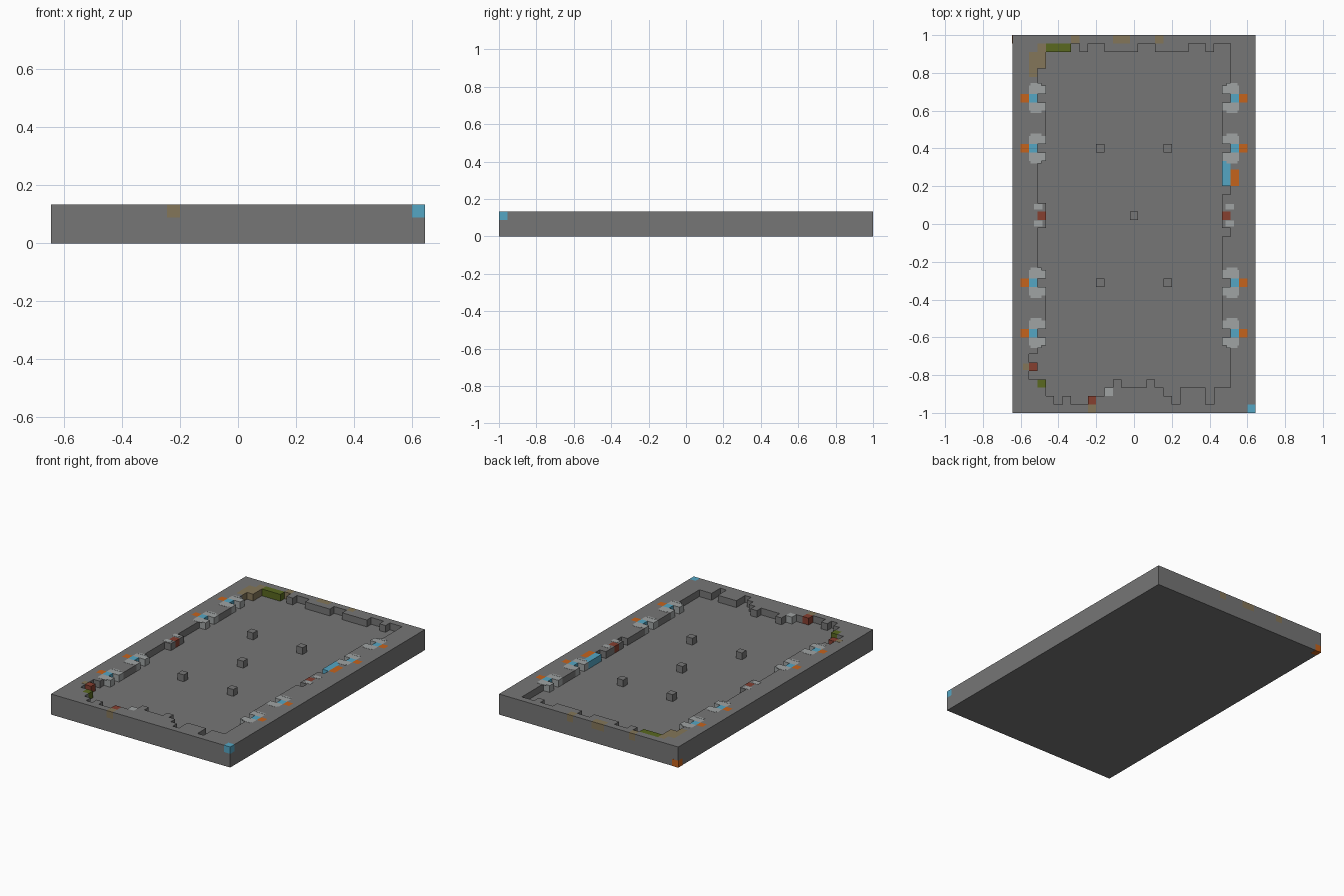
import bpy
import bmesh

cube = bpy.data.objects.get("Cube")
if cube:
    bpy.data.objects.remove(cube, do_unlink=True)

COLS, ROWS = 29, 45
U = 2 / ROWS                      # one block
FLOOR, TOP = 2 * U, 3 * U

PALETTE = {
    "stone_grey": (0.18, 0.18, 0.18),
    "light_grey": (0.35, 0.37, 0.37),
    "sky_blue": (0.09, 0.38, 0.55),
    "orange": (0.56, 0.125, 0.012),
    "brick_red": (0.24, 0.05, 0.03),
    "moss_green": (0.1, 0.14, 0.014),
    "tan": (0.23, 0.18, 0.1),
}
NAMES = list(PALETTE)
MATS = []
for name, rgb in PALETTE.items():
    m = bpy.data.materials.new(name)
    m.use_nodes = True
    m.diffuse_color = (*rgb, 1)
    m.node_tree.nodes["Principled BSDF"].inputs["Base Color"].default_value = (*rgb, 1)
    MATS.append(m)


def px(c):
    return (c - COLS / 2) * U


def py(r):
    return (ROWS / 2 - r) * U     # row 0 lies at the back


def finish(bm, name):
    bmesh.ops.remove_doubles(bm, verts=bm.verts, dist=1e-5)
    bmesh.ops.recalc_face_normals(bm, faces=bm.faces)
    me = bpy.data.meshes.new(name)
    bm.to_mesh(me)
    bm.free()
    for m in MATS:
        me.materials.append(m)
    ob = bpy.data.objects.new(name, me)
    bpy.context.collection.objects.link(ob)
    return ob


def box(name, c0, c1, r0, r1, z0, z1, colour):
    bm = bmesh.new()
    bmesh.ops.create_cube(bm, size=1)
    for v in bm.verts:
        v.co.x = px(c1 if v.co.x > 0 else c0)
        v.co.y = py(r0 if v.co.y > 0 else r1)
        v.co.z = z1 if v.co.z > 0 else z0
    for f in bm.faces:
        f.material_index = NAMES.index(colour)
    return finish(bm, name)


def plate(name, c0, c1, r0, r1, colour):
    box(name, c0, c1, r0, r1, TOP - 0.002, TOP + 0.001, colour)


# Open cells of the sunken floor
pit = {(c, r) for c in range(4, 25) for r in range(2, 41)}
pit |= {(c, 1) for c in (7, 9, 10, 15, 16, 21, 22, 24, 25)}
for c, depth in enumerate("2323322101110123111311", start=4):
    pit |= {(c, 41 + k) for k in range(int(depth))}
notches = [7, 13, 29, 35]
pit |= {(3, r) for r in [4, 5, *range(15, 20), *range(23, 28), *range(37, 41)] + notches}
pit |= {(2, 38), (2, 40)}
pit |= {(25, r) for r in [*range(1, 6), 18, 23, *range(37, 42)] + notches}

# Pillars standing in the pit
pit -= {(10, 13), (18, 13), (14, 21), (10, 29), (18, 29)}

# Coloured blocks in the rim
paint = {}


def colour_cells(colour, cols, rows):
    for c in cols:
        for r in rows:
            paint[c, r] = colour


for r in notches:
    for mirror in (False, True):
        def side(*cs):
            return [COLS - 1 - c if mirror else c for c in cs]
        colour_cells("light_grey", side(2, 3), (r - 1, r + 1))
        colour_cells("sky_blue", side(2), (r,))
        colour_cells("orange", side(1), (r,))
colour_cells("brick_red", (3, 25), (21,))
colour_cells("sky_blue", (25,), range(15, 18))
colour_cells("orange", (26,), (16, 17))
colour_cells("moss_green", (4, 5, 6), (1,))
colour_cells("moss_green", (3,), (41,))
colour_cells("brick_red", (2,), (39,))
colour_cells("brick_red", (9,), (43,))
colour_cells("light_grey", (11,), (42,))
colour_cells("tan", (3,), (1, 2, 3))
colour_cells("tan", (2,), (2, 3, 4))
colour_cells("tan", (7, 12, 13, 17), (0,))
colour_cells("tan", (9,), (44,))
colour_cells("sky_blue", (28,), (44,))

# Rim and pillars: top faces, plus walls wherever the next cell is open
bm = bmesh.new()


def quad(points, colour):
    f = bm.faces.new([bm.verts.new(p) for p in points])
    f.material_index = NAMES.index(colour)


for c in range(COLS):
    for r in range(ROWS):
        if (c, r) in pit:
            continue
        colour = paint.get((c, r), "stone_grey")
        a, b, d, e = px(c), px(c + 1), py(r + 1), py(r)
        quad([(a, d, TOP), (b, d, TOP), (b, e, TOP), (a, e, TOP)], colour)
        walls = {(0, 1): ((a, d), (b, d)), (1, 0): ((b, d), (b, e)),
                 (0, -1): ((b, e), (a, e)), (-1, 0): ((a, e), (a, d))}
        for (dc, dr), (p, q) in walls.items():
            n = (c + dc, r + dr)
            if n in pit or not (0 <= n[0] < COLS and 0 <= n[1] < ROWS):
                quad([(*p, FLOOR), (*q, FLOOR), (*q, TOP), (*p, TOP)], colour)
# Outward normals are kept by the winding order
me = bpy.data.meshes.new("rim_and_pillars")
bmesh.ops.remove_doubles(bm, verts=bm.verts, dist=1e-5)
bm.to_mesh(me)
bm.free()
for m in MATS:
    me.materials.append(m)
bpy.context.collection.objects.link(bpy.data.objects.new("rim_and_pillars", me))

# Slab below the floor, with its coloured corner block
box("base_slab", 0, COLS, 0, ROWS, 0, FLOOR, "stone_grey")
box("corner_block", -0.01, 1, -0.01, 1, 0, U, "orange")
box("corner_underside", 0, 1, 0, 1, -0.001, 0.001, "orange")

# Painted edges around the notched blocks and the side markers
for tag, flip in (("right", False), ("left", True)):
    def span(lo, hi):
        return (COLS - hi, COLS - lo) if flip else (lo, hi)
    for r in notches:
        plate(f"{tag}_back_trim", *span(2.2, 3.5), r - 1.3, r - 1, "light_grey")
        plate(f"{tag}_front_trim", *span(2.2, 3.5), r + 2, r + 2.3, "light_grey")
    for r in (20, 22):
        plate(f"{tag}_marker_trim", *span(2.6, 3.6), r + 0.1, r + 0.8, "light_grey")
plate("side_stain", 1.3, 2, 39.1, 39.9, "tan")
